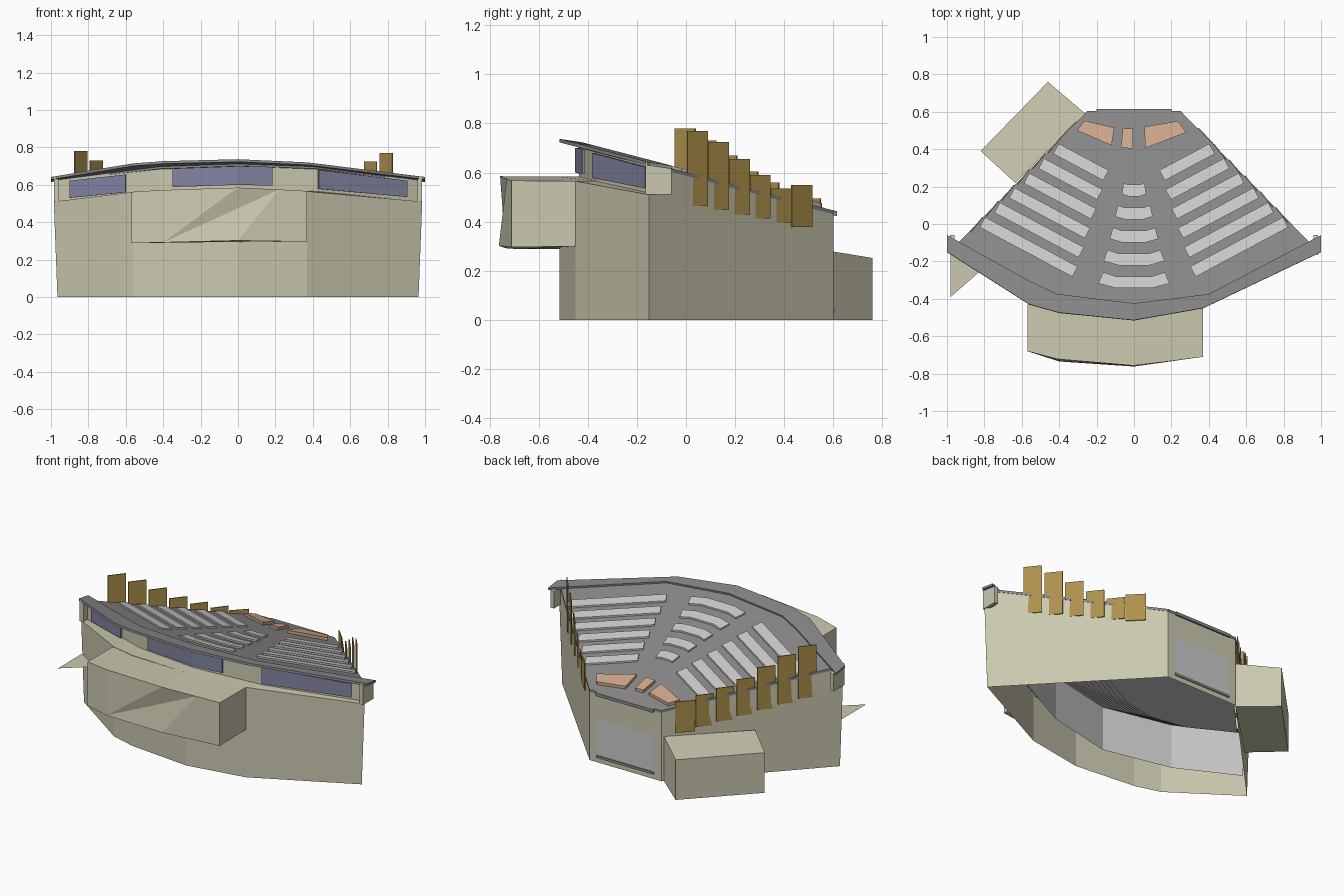
import bpy, bmesh
from mathutils import Vector

if "Cube" in bpy.data.objects:
    bpy.data.objects.remove(bpy.data.objects["Cube"])


def material(name, r, g, b):
    m = bpy.data.materials.new(name)
    m.diffuse_color = (r, g, b, 1)
    m.use_nodes = True
    m.node_tree.nodes["Principled BSDF"].inputs["Base Color"].default_value = m.diffuse_color
    return m


BEIGE = material("beige_wall", 0.60, 0.58, 0.43)
ROOF = material("roof_grey", 0.25, 0.25, 0.25)
PANEL = material("light_panel", 0.55, 0.55, 0.55)
GLASS = material("blue_glass", 0.22, 0.23, 0.36)
GOLD = material("gold_panel", 0.42, 0.28, 0.07)
PEACH = material("peach_panel", 0.62, 0.39, 0.26)


def make(name, verts, faces, mat=None, thick=0):
    bm = bmesh.new()
    vs = [bm.verts.new(v) for v in verts]
    for f in faces:
        bm.faces.new([vs[i] for i in f])
    bmesh.ops.recalc_face_normals(bm, faces=bm.faces)
    me = bpy.data.meshes.new(name)
    bm.to_mesh(me)
    bm.free()
    ob = bpy.data.objects.new(name, me)
    bpy.context.collection.objects.link(ob)
    if mat:
        me.materials.append(mat)
    if thick:
        s = ob.modifiers.new("thickness", "SOLIDIFY")
        s.thickness, s.offset = thick, 0
    return ob


def loft(name, rows, mat=None, thick=0):
    """Surface through rows of equally many points."""
    n = len(rows[0])
    faces = [(r * n + i, r * n + i + 1, (r + 1) * n + i + 1, (r + 1) * n + i)
             for r in range(len(rows) - 1) for i in range(n - 1)]
    return make(name, [p for row in rows for p in row], faces, mat, thick)


def prism(name, low, high, mat=None):
    n = len(low)
    faces = [tuple(range(n))[::-1], tuple(range(n, 2 * n))]
    faces += [(i, (i + 1) % n, n + (i + 1) % n, n + i) for i in range(n)]
    return make(name, low + high, faces, mat)


def rz(y):
    """Height of the sloping roof plane."""
    return 0.602 - 0.26 * y


def on_roof(pts, dz=0.0):
    return [(x, y, rz(y) + dz) for x, y in pts]


def slab(name, pts, low, high, mat):
    return prism(name, on_roof(pts, low), on_roof(pts, high), mat)


# outer walls: bulging front, two flanks and the flat stage end
front = [(-0.985, -0.15, 0.51), (-0.56, -0.43, 0.562), (-0.4, -0.475, 0.57),
         (0, -0.515, 0.583), (0.37, -0.45, 0.565), (0.985, -0.15, 0.51)]
base = [(x * (0.98 if abs(x) > 0.9 else 1), y, 0) for x, y, z in front]
loft("front_wall", [base, front], BEIGE)
for s, side in ((-1, "left"), (1, "right")):
    loft(side + "_side_wall",
         [[(s * 0.965, -0.15, 0), (s * 0.25, 0.6, 0)],
          [(s * 0.985, -0.15, 0.51), (s * 0.25, 0.6, 0.35)],
          [(s * 0.956, -0.12, rz(-0.12)), (s * 0.25, 0.6, rz(0.6))]], BEIGE)
    # short fin closing the end of the eave
    fin = [(0.96, -0.06), (0.985, -0.06), (0.985, -0.165), (0.96, -0.165)]
    prism(side + "_eave_fin", [(s * x, y, 0.51) for x, y in fin],
          [(s * x, y, rz(y)) for x, y in fin], BEIGE)
loft("stage_end_wall", [[(-0.25, 0.6, 0), (0.25, 0.6, 0)],
                        [(-0.25, 0.6, rz(0.6)), (0.25, 0.6, rz(0.6))]], BEIGE)
loft("stage_end_panel", [[(-0.2, 0.602, 0.05), (0.2, 0.602, 0.05)],
                         [(-0.2, 0.602, 0.28), (0.2, 0.602, 0.28)]], PANEL)
loft("stage_end_sill", [[(-0.2, 0.604, 0.03), (0.2, 0.604, 0.03)],
                        [(-0.2, 0.604, 0.045), (0.2, 0.604, 0.045)]], ROOF, 0.006)

# recessed clerestory band with a ledge below it
band = [(-0.97, -0.12), (-0.55, -0.315), (-0.42, -0.37), (0, -0.435), (0.42, -0.37), (0.97, -0.12)]
band_low = [(x, y, f[2]) for (x, y), f in zip(band, front)]
loft("front_ledge", [front, band_low], BEIGE)
loft("clerestory_wall", [band_low, on_roof(band)], BEIGE)


def band_y(x):
    for (x0, y0), (x1, y1) in zip(band, band[1:]):
        if x0 <= x <= x1:
            return y0 + (y1 - y0) * (x - x0) / (x1 - x0)


# windows follow the band; values are x, sill, head
for name, pts in (("left_window", ((-0.9, 0.53, 0.622), (-0.6, 0.56, 0.655))),
                  ("centre_window", ((-0.35, 0.588, 0.687), (0, 0.6, 0.7), (0.185, 0.595, 0.696))),
                  ("right_window", ((0.43, 0.578, 0.68), (0.905, 0.535, 0.622)))):
    loft(name, [[(x, band_y(x) - 0.012, lo) for x, lo, hi in pts],
                [(x, band_y(x) - 0.012, hi) for x, lo, hi in pts]], GLASS, 0.01)

# main roof slab and raised eave strip
roof_pts = [(-0.25, 0.603), (-0.96, -0.12), (-0.42, -0.38), (0, -0.44), (0.42, -0.38), (0.96, -0.12), (0.25, 0.603)]
slab("roof", roof_pts, -0.015, 0, ROOF)
slab("stage_roof_lip", [(-0.2, 0.6), (0.2, 0.6), (0.2, 0.615), (-0.2, 0.615)], -0.02, 0, ROOF)
outer = [(-1, -0.15), (-0.56, -0.43), (-0.4, -0.475), (0, -0.515), (0.37, -0.45), (1, -0.15)]
inner = [(-1, -0.06), (-0.56, -0.305), (-0.41, -0.375), (0, -0.425), (0.4, -0.375), (1, -0.06)]
loft("eave_strip", [on_roof(outer, -0.006), on_roof(inner, 0.004)], ROOF, 0.014)

# pale acoustic panels: radial strips on both wings, arched row in the middle
for i in range(6):
    p = Vector((0.15 + 0.033 * i, 0.26 - 0.103 * i))
    d, n = Vector((0.88, 0.47)), Vector((-0.47, 0.88)) * 0.031
    q = p + d * ((0.82 - p.x - p.y) / 1.35)
    quad = [p - n, q - n, q + n, p + n]
    for s, side in ((-1, "left"), (1, "right")):
        pts = [(s * v.x, v.y) for v in quad]
        slab(f"{side}_roof_panel_{i}", pts, -0.005, 0.01, PANEL)
for i, w in enumerate((0.065, 0.1, 0.13, 0.163, 0.19)):
    y, c = 0.185 - 0.121 * i, 0.12 * w
    pts = [(-w, y - 0.03 + c), (-w / 2, y - 0.033), (w / 2, y - 0.033), (w, y - 0.03 + c),
           (w * 0.87, y + 0.03 + c), (w / 2, y + 0.03), (-w / 2, y + 0.03), (-w * 0.87, y + 0.03 + c)]
    slab(f"centre_roof_panel_{i}", [(x, v - c / 2) for x, v in pts], -0.005, 0.01, PANEL)

# peach reflectors above the stage
for name, pts in (("right", [(0.055, 0.52), (0.06, 0.405), (0.28, 0.49), (0.235, 0.55)]),
                  ("centre", [(-0.06, 0.51), (-0.07, 0.408), (-0.005, 0.403), (-0.005, 0.51)]),
                  ("left", [(-0.305, 0.5), (-0.265, 0.553), (-0.105, 0.515), (-0.12, 0.42)])):
    slab(name + "_reflector", pts, -0.005, 0.018, PEACH)


# gold side panels, each slightly twisted so that one end breaks through the wall
def gold_row(side, s, y0, low0, slope, tops):
    def wall_x(y, out):
        return s * (0.25 + (0.6 - y) * 0.98 + out)

    for i, top in enumerate(tops):
        a, b = y0 + 0.085 * i, y0 + 0.085 * i + 0.083
        near = 0.006 if i == len(tops) - 1 else -0.008
        low = low0 - slope * a
        pa, pb = (wall_x(a, near), a), (wall_x(b, 0.007), b)
        loft(f"{side}_gold_panel_{i}", [[(*pa, low), (*pb, low)], [(*pa, top), (*pb, top)]], GOLD, 0.006)


gold_row("left", -1, -0.045, 0.44, 0.3, (0.78, 0.73, 0.67, 0.605, 0.56, 0.525, 0.495))
gold_row("right", 1, 0.005, 0.465, 0.2, (0.77, 0.725, 0.655, 0.59, 0.535, 0.55))

# projecting foyer box with a creased front
top = [(-0.57, -0.43, 0.56), (-0.57, -0.68, 0.562), (-0.41, -0.722, 0.572), (0, -0.757, 0.585),
       (0.22, -0.73, 0.575), (0.37, -0.71, 0.567), (0.37, -0.45, 0.565), (0, -0.515, 0.583)]
bot = [(-0.57, -0.43, 0.29), (-0.57, -0.68, 0.288), (-0.4, -0.735, 0.292), (0, -0.762, 0.302),
       (0.37, -0.71, 0.296), (0.37, -0.45, 0.3)]
make("foyer_box", top + bot,
     [(0, 1, 2, 3, 7), (7, 3, 4, 5, 6), (0, 8, 9, 1), (1, 9, 10, 2), (2, 10, 3), (3, 10, 4),
      (4, 10, 11), (4, 11, 12), (4, 12, 5), (5, 12, 13, 6), (8, 13, 12, 11, 10, 9)], BEIGE)

# side store beside the stage, with a gently sloping top
store = [(-0.26, 0.59), (-0.46, 0.76), (-0.82, 0.39), (-0.635, 0.22)]
prism("side_store", [(x, y, 0) for x, y in store],
      [(x, y, z) for (x, y), z in zip(store, (0.28, 0.252, 0.252, 0.28))], BEIGE)

# upper floor corner projecting through the front wall
make("landing_corner", [(-0.98, -0.39, 0.3), (-0.98, -0.15, 0.3), (-0.82, -0.25, 0.3)], [(0, 1, 2)], BEIGE)

# stage, stepped seating, rear hall wall and the upper floor behind it
lower = [(-0.48, 0.34), (-0.22, 0.2), (0, 0.16), (0.22, 0.2), (0.48, 0.34)]
upper = [(-0.8, 0.01), (-0.43, -0.18), (0, -0.275), (0.43, -0.18), (0.8, 0.01)]
make("stage_floor", [(x, y, 0.02) for x, y in lower + [(0.25, 0.59), (-0.25, 0.59)]],
     [(0, 1, 2, 3, 4, 5, 6)], PANEL)
rows, steps = [], 10
for i in range(steps + 1):
    ring = [Vector(a).lerp(Vector(b), i / steps) for a, b in zip(lower, upper)]
    for k in ((i, i + 1) if i < steps else (i,)):
        rows.append([(v.x, v.y, 0.02 + 0.26 * k / steps) for v in ring])
loft("stepped_seating", rows)
loft("rear_hall_wall", [[(x, y, 0) for x, y in upper], [(x, y, 0.28) for x, y in upper]])
floor_in = [(x, y, 0.28) for x, y in upper[:1] + [(-0.6, -0.093)] + upper[1:]]
loft("upper_floor", [floor_in, [(x * 0.98, y + 0.008, 0.3) for x, y, z in front]])
